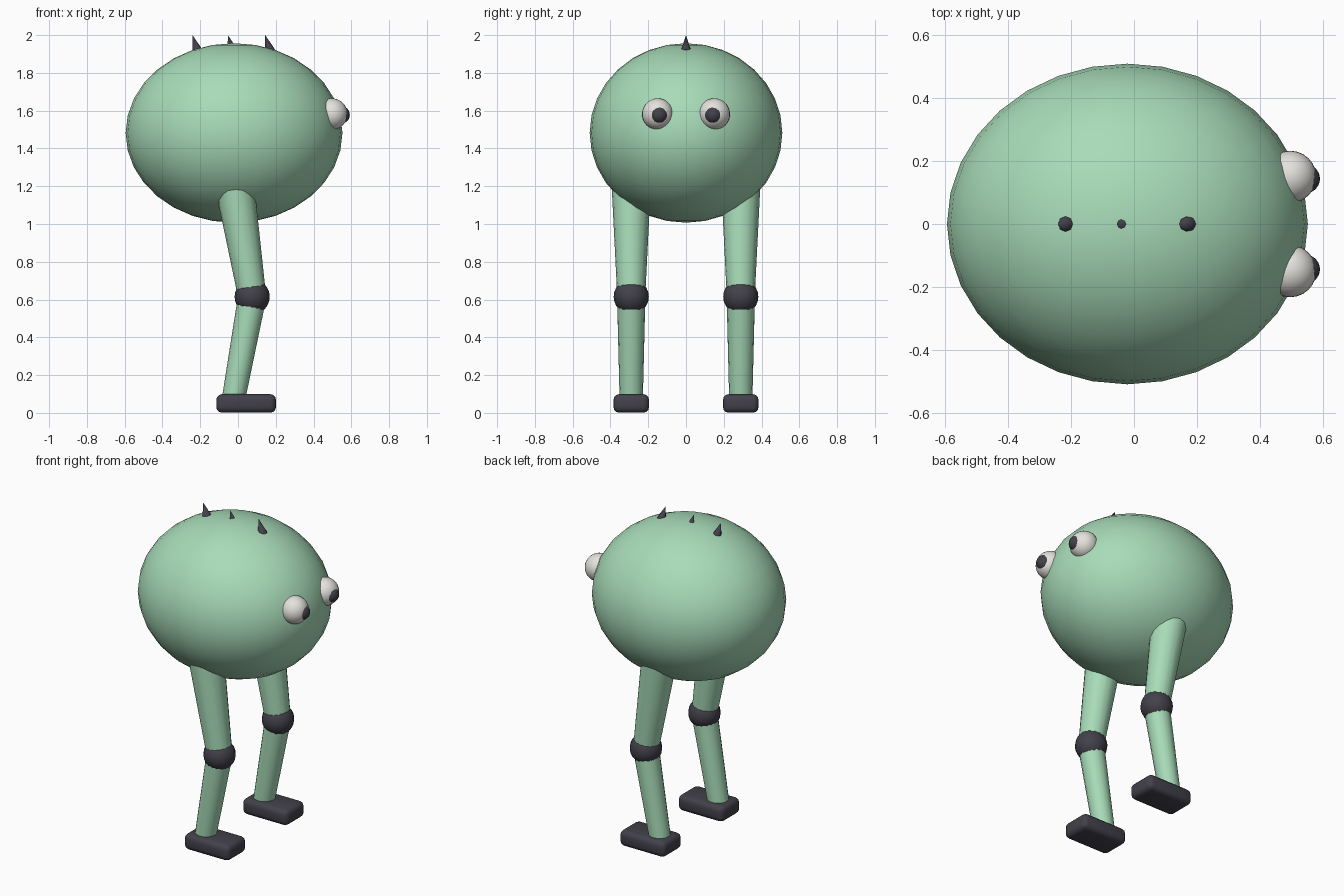
import bpy
import math
from mathutils import Vector

cube = bpy.data.objects.get("Cube")
if cube:
    bpy.data.objects.remove(cube, do_unlink=True)


def make_material(name, rgb):
    mat = bpy.data.materials.new(name)
    mat.use_nodes = True
    mat.diffuse_color = (*rgb, 1)
    bsdf = mat.node_tree.nodes["Principled BSDF"]
    bsdf.inputs["Base Color"].default_value = (*rgb, 1)
    bsdf.inputs["Roughness"].default_value = 0.6
    return mat


GREEN = make_material("mint green", (0.39, 0.71, 0.48))
WHITE = make_material("eye white", (0.78, 0.76, 0.72))
DARK = make_material("charcoal", (0.055, 0.052, 0.068))


def finish(name, mat, angle=40):
    obj = bpy.context.object
    obj.name = name
    obj.data.materials.append(mat)
    bpy.ops.object.shade_smooth_by_angle(angle=math.radians(angle))
    return obj


def ellipsoid(name, center, radii, mat, segments=32, rings=16):
    bpy.ops.mesh.primitive_uv_sphere_add(segments=segments, ring_count=rings, radius=1, location=center)
    bpy.context.object.scale = radii
    bpy.ops.object.transform_apply(location=False, rotation=False, scale=True)
    return finish(name, mat)


def taper(name, start, end, r_start, r_end, mat, sides=16):
    """Tapered cylinder or cone running between two points."""
    a, b = Vector(start), Vector(end)
    axis = b - a
    bpy.ops.mesh.primitive_cone_add(
        vertices=sides, radius1=r_start, radius2=r_end, depth=axis.length,
        location=(a + b) / 2, rotation=axis.to_track_quat("Z", "Y").to_euler())
    return finish(name, mat, 50)


# Body
ellipsoid("body", (-0.021, 0, 1.482), (0.574, 0.51, 0.475), GREEN)

# Spikes along the top, leaning back
for label, x in (("back", -0.215), ("middle", -0.028), ("front", 0.17)):
    taper(label + "_spike", (x, 0, 1.915), (x - 0.026, 0, 2.0), 0.028, 0, DARK, sides=8)

# The creature looks along +x, so its legs and eyes pair up across y
for label, s in (("front", -1), ("back", 1)):
    y = 0.29 * s
    knee = (0.075, y, 0.615)

    # Leg
    taper(label + "_upper_leg", knee, (-0.025, y, 1.25), 0.074, 0.106, GREEN)
    taper(label + "_lower_leg", (-0.028, y, 0.05), knee, 0.061, 0.075, GREEN)
    ellipsoid(label + "_knee", knee, (0.093, 0.093, 0.093), DARK, 16, 12)

    # Foot: rounded block
    bpy.ops.mesh.primitive_cube_add(size=1, location=(0.043, y, 0.05))
    foot = bpy.context.object
    foot.scale = (0.316, 0.188, 0.098)
    bpy.ops.object.transform_apply(location=False, rotation=False, scale=True)
    bevel = foot.modifiers.new("rounded edges", "BEVEL")
    bevel.width = 0.03
    bevel.segments = 3
    bpy.ops.object.modifier_apply(modifier=bevel.name)
    finish(label + "_foot", DARK)

    # Eye
    ellipsoid(label + "_eye", (0.497, 0.15 * s, 1.582), (0.083, 0.083, 0.083), WHITE, 24, 16)
    ellipsoid(label + "_pupil", (0.545, 0.144 * s, 1.578), (0.047, 0.047, 0.047), DARK, 16, 12)
